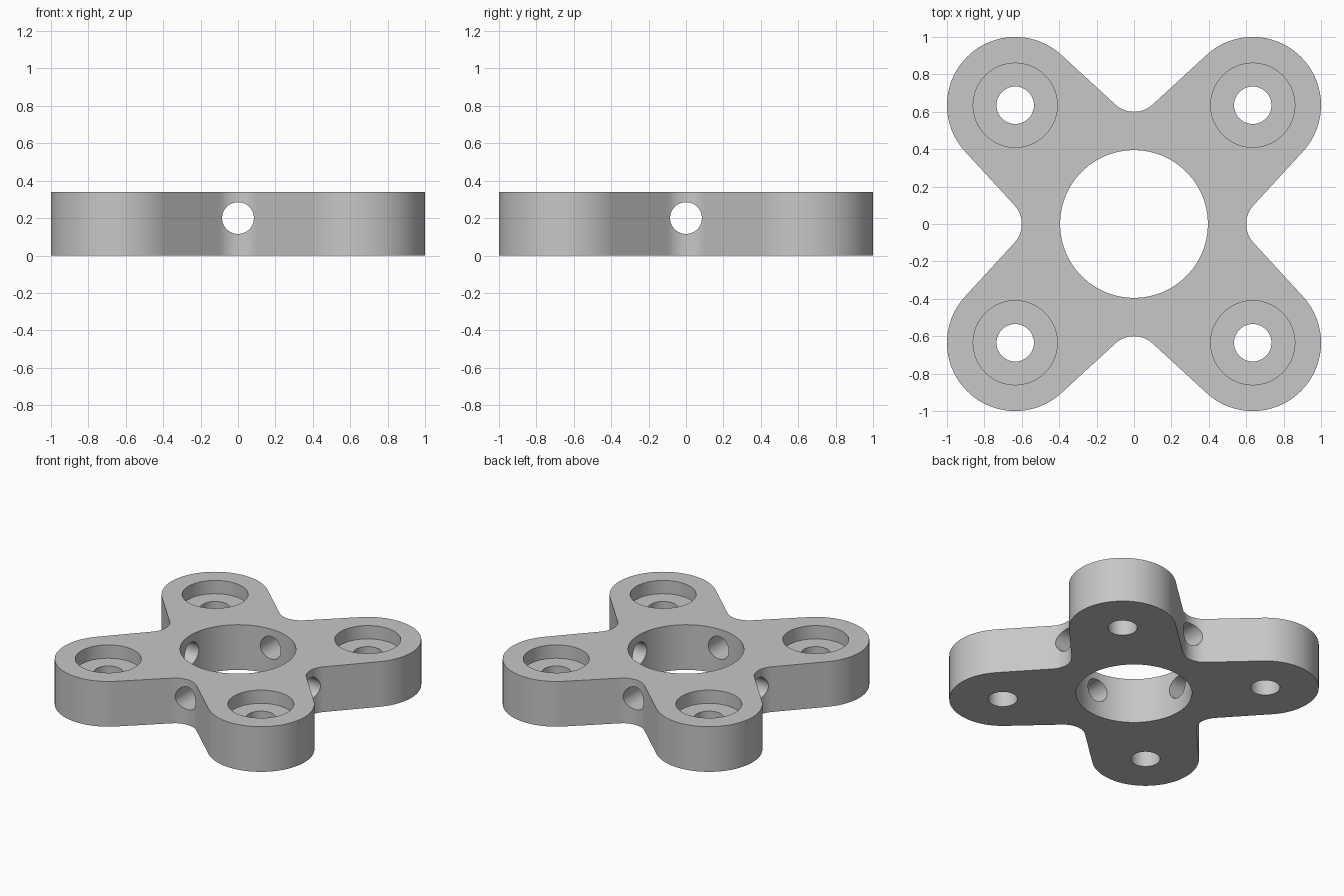
import bpy, bmesh, math
from mathutils import Matrix, Vector

if "Cube" in bpy.data.objects:
    bpy.data.objects.remove(bpy.data.objects["Cube"])

H = 0.34                      # plate thickness
LOBE, LOBE_R = 0.635, 0.365   # lobe centre offset and radius
FILLET, FILLET_R = 0.748, 0.148
TILT = 42.6                   # tangent angle of the arm edges

grey = bpy.data.materials.new("grey metal")
grey.diffuse_color = (0.57, 0.57, 0.57, 1)
grey.use_nodes = True
grey.node_tree.nodes["Principled BSDF"].inputs["Base Color"].default_value = grey.diffuse_color


def arc(cx, cy, r, a0, a1, n):
    angles = [math.radians(a0 + (a1 - a0) * i / n) for i in range(n + 1)]
    return [Vector((cx + r * math.cos(a), cy + r * math.sin(a), 0)) for a in angles]


def add_object(name, bm):
    mesh = bpy.data.meshes.new(name)
    bmesh.ops.recalc_face_normals(bm, faces=bm.faces)
    bm.to_mesh(mesh)
    bm.free()
    mesh.materials.append(grey)
    obj = bpy.data.objects.new(name, mesh)
    bpy.context.collection.objects.link(obj)
    return obj


def cylinder(name, r, depth, loc, rot=Matrix(), seg=64):
    bm = bmesh.new()
    bmesh.ops.create_cone(bm, cap_ends=True, segments=seg, radius1=r, radius2=r,
                          depth=depth, matrix=Matrix.Translation(loc) @ rot)
    obj = add_object(name, bm)
    obj.hide_render = True
    return obj


# four-lobed plate: lobe arc plus fillet arc, repeated every quarter turn
quarter = (arc(LOBE, LOBE, LOBE_R, -TILT, 90 + TILT, 40)
           + arc(0, FILLET, FILLET_R, TILT - 90, -90 - TILT, 16))
bm = bmesh.new()
outline = [bm.verts.new(Matrix.Rotation(k * math.pi / 2, 3, 'Z') @ p)
           for k in range(4) for p in quarter]
base = bm.faces.new(outline)
ext = bmesh.ops.extrude_face_region(bm, geom=[base])
bmesh.ops.translate(bm, vec=(0, 0, H),
                    verts=[v for v in ext["geom"] if isinstance(v, bmesh.types.BMVert)])
plate = add_object("four_lobed_plate", bm)

# centre bore
cutters = [cylinder("centre_bore_cutter", 0.395, 1, (0, 0, H / 2), seg=96)]

# screw holes with counterbores in each lobe
for sx in (-1, 1):
    for sy in (-1, 1):
        x, y = sx * LOBE, sy * LOBE
        cutters.append(cylinder("counterbore_cutter", 0.225, 0.4, (x, y, H - 0.1 + 0.2)))
        cutters.append(cylinder("screw_hole_cutter", 0.1, 1, (x, y, H / 2), seg=48))

# cross-drilled side holes
for axis in 'XY':
    cutters.append(cylinder("side_hole_cutter", 0.085, 3, (0, 0, 0.2),
                            Matrix.Rotation(math.pi / 2, 4, axis), seg=48))

for c in cutters:
    mod = plate.modifiers.new(c.name, 'BOOLEAN')
    mod.operation = 'DIFFERENCE'
    mod.solver = 'EXACT'
    mod.object = c

# bake the cuts and remove the cutters
dg = bpy.context.evaluated_depsgraph_get()
cut_mesh = bpy.data.meshes.new_from_object(plate.evaluated_get(dg))
plate.modifiers.clear()
plate.data = cut_mesh
for c in cutters:
    bpy.data.objects.remove(c)

bpy.context.view_layer.objects.active = plate
plate.select_set(True)
bpy.ops.object.shade_smooth_by_angle(angle=math.radians(30))
